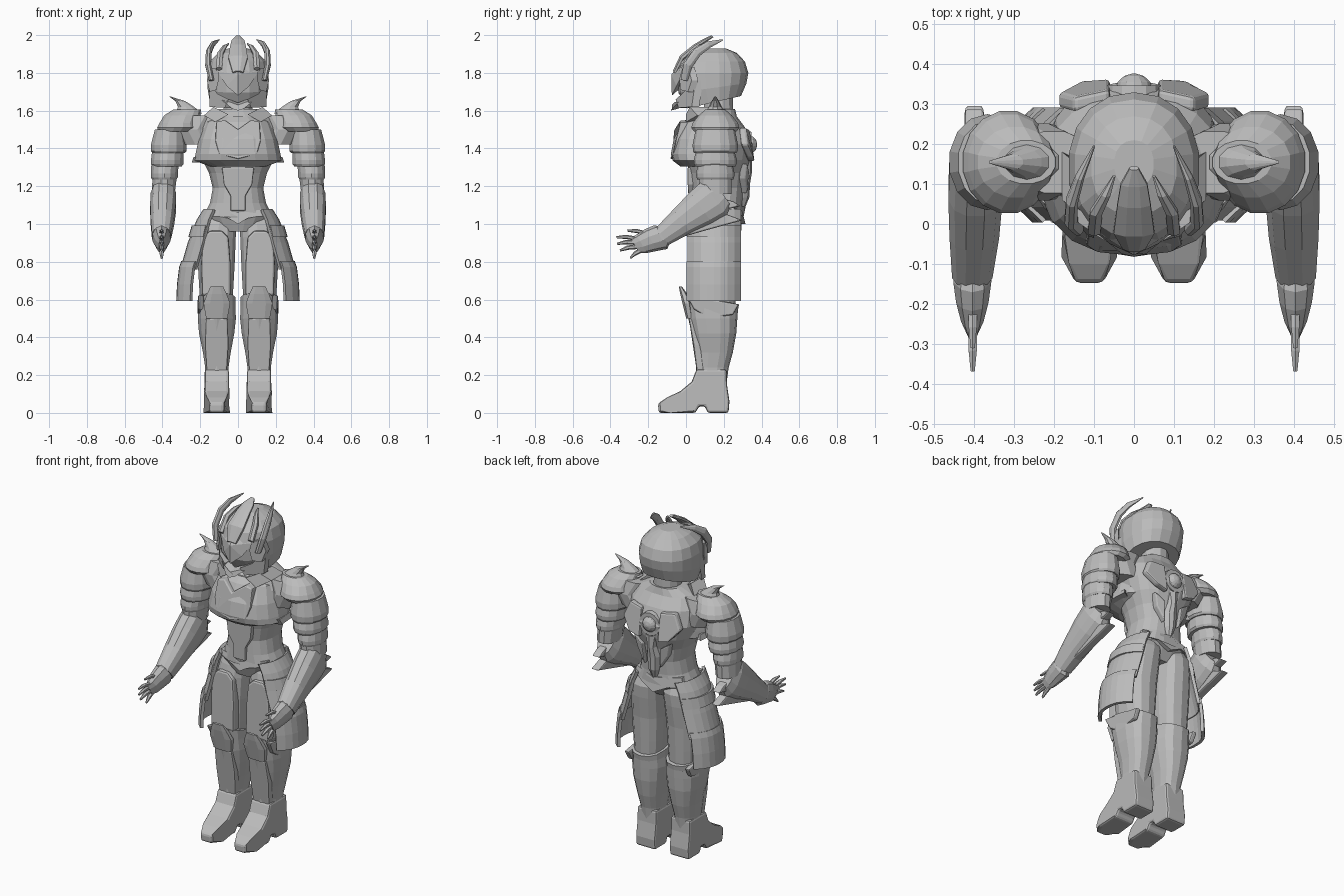
import bpy, bmesh, math
from mathutils import Vector

grey = bpy.data.materials.new("armour_grey")
grey.diffuse_color = (0.5, 0.5, 0.5, 1)


def make(name, verts, faces, mirror=False, bevel=0, thick=0):
    """Create one object, or a left/right pair."""
    sides = (("right_", 1), ("left_", -1)) if mirror else (("", 1),)
    for prefix, s in sides:
        bm = bmesh.new()
        vs = [bm.verts.new((x * s, y, z)) for x, y, z in verts]
        for f in faces:
            bm.faces.new([vs[i] for i in f])
        bmesh.ops.recalc_face_normals(bm, faces=bm.faces)
        me = bpy.data.meshes.new(prefix + name)
        bm.to_mesh(me)
        bm.free()
        me.materials.append(grey)
        ob = bpy.data.objects.new(prefix + name, me)
        bpy.context.collection.objects.link(ob)
        if thick:
            m = ob.modifiers.new("thickness", 'SOLIDIFY')
            m.thickness, m.offset = thick, 0
        if bevel:
            m = ob.modifiers.new("bevel", 'BEVEL')
            m.width, m.segments, m.limit_method = bevel, 2, 'ANGLE'


def loft(name, rings, n=14, p=2.0, tilt=0, mirror=False):
    """Skin superellipse rings (x, y, z, rx, ry[, tilt degrees about x])."""
    verts, faces = [], []
    for r in rings:
        x, y, z, rx, ry = r[:5]
        t = math.radians(r[5] if len(r) > 5 else tilt)
        for i in range(n):
            a = 2 * math.pi * (i + 0.5) / n
            c, s = math.cos(a), math.sin(a)
            c = math.copysign(abs(c) ** (2 / p), c)
            s = math.copysign(abs(s) ** (2 / p), s)
            verts.append((x + rx * c, y + ry * s * math.cos(t), z + ry * s * math.sin(t)))
    for k in range(len(rings) - 1):
        for i in range(n):
            j = (i + 1) % n
            faces.append((k * n + i, k * n + j, k * n + n + j, k * n + n + i))
    faces.append(tuple(range(n)))
    faces.append(tuple(range(len(verts) - n, len(verts))))
    make(name, verts, faces, mirror)


def slab(name, pts, depth, mirror=False, bevel=0):
    """Extrude a polygon by a depth vector."""
    n, d = len(pts), Vector(depth)
    verts = [Vector(q) for q in pts] + [Vector(q) + d for q in pts]
    faces = [tuple(range(n)), tuple(range(n, 2 * n))]
    faces += [(i, (i + 1) % n, n + (i + 1) % n, n + i) for i in range(n)]
    make(name, verts, faces, mirror, bevel)


def both(pts):
    """Close a half outline across x = 0."""
    return pts + [(-x, y, z) for x, y, z in reversed(pts) if x > 0]


# Helmet and neck
loft("helmet", [(0, .15, 1.645, .15, .145, 13), (0, .14, 1.72, .163, .182, 8),
                (0, .14, 1.80, .165, .19), (0, .14, 1.86, .15, .172),
                (0, .145, 1.905, .108, .125), (0, .15, 1.93, .05, .06)], 18, 2.2)
loft("neck", [(0, .17, 1.54, .085, .085), (0, .175, 1.7, .07, .075)], 12)
make("face_beak", [(0, .01, 1.91), (.11, -.01, 1.81), (.06, -.05, 1.73), (0, -.075, 1.68),
                   (-.06, -.05, 1.73), (-.11, -.01, 1.81), (0, -.078, 1.79), (0, .04, 1.78)],
     [(i, (i + 1) % 6, 6) for i in range(6)] + [(i, (i + 1) % 6, 7) for i in range(6)])
slab("cheek_guard", [(.155, .05, 1.76), (.15, .03, 1.62), (.07, -.04, 1.615),
                     (.05, -.055, 1.66), (.11, -.02, 1.69)], (0, .04, 0), True)
slab("chin_guard", both([(0, -.082, 1.60), (.03, -.075, 1.61), (.085, -.03, 1.655),
                         (.04, -.06, 1.645), (0, -.075, 1.63)]), (0, .045, .012))
slab("visor_rim", [(.15, .01, 1.83), (.105, -.02, 1.82), (.10, -.035, 1.77), (.115, -.03, 1.71),
                   (.15, .01, 1.70), (.165, .03, 1.76)], (0, .035, 0), True)
loft("centre_crest", [(0, -.06, 1.80, .03, .015), (0, -.02, 1.88, .055, .018),
                      (0, .05, 1.94, .045, .015), (0, .1, 1.972, .036, .012),
                      (0, .14, 1.994, .012, .008)], 8, tilt=-45)
loft("side_horn", [(.14, -.01, 1.76, .015, .02, -10), (.158, .01, 1.84, .017, .026, -20),
                   (.155, .06, 1.91, .016, .026, -45), (.135, .12, 1.95, .012, .02, -60),
                   (.1, .195, 1.975, .003, .004, -60)], 8, mirror=True)
loft("brow_prong", [(.1, -.02, 1.82, .018, .015), (.095, .03, 1.90, .018, .016),
                    (.07, .075, 1.94, .013, .012), (.05, .12, 1.955, .004, .004)],
     6, tilt=-45, mirror=True)

# Torso
loft("torso", [(0, .15, .96, .12, .10), (0, .16, 1.04, .185, .14), (0, .16, 1.11, .15, .138),
               (0, .165, 1.19, .135, .14), (0, .165, 1.27, .155, .15), (0, .17, 1.34, .19, .17),
               (0, .17, 1.42, .215, .185), (0, .16, 1.51, .21, .155), (0, .15, 1.57, .18, .12),
               (0, .165, 1.61, .1, .095)], 20, 2.4)
loft("breastplate", [(0, .10, 1.305, .15, .13), (0, .105, 1.335, .235, .175),
                     (0, .105, 1.37, .228, .185), (0, .11, 1.45, .21, .175),
                     (0, .12, 1.54, .175, .135), (0, .13, 1.57, .12, .11)], 18, 2.3)
slab("chest_panel", both([(0, -.085, 1.345), (.10, -.068, 1.37), (.12, -.055, 1.44),
                          (.115, -.03, 1.54), (.07, -.03, 1.55), (0, -.06, 1.50)]),
     (0, .05, 0), bevel=.006)
slab("collar_flap", [(.05, .0, 1.58), (.13, .02, 1.62), (.18, .06, 1.575), (.12, .0, 1.54)],
     (0, .12, 0), True)
slab("chest_wing", [(.12, .0, 1.325), (.245, .07, 1.325), (.235, .06, 1.355), (.13, -.03, 1.36)],
     (-.01, .13, 0), True)
slab("belly_plate", both([(.04, .012, 1.07), (.04, .012, 1.15), (.075, .008, 1.21),
                          (.085, .008, 1.30)]), (0, .04, 0), bevel=.006)
slab("belt_front", both([(0, .012, 1.0), (.05, .014, 1.03), (.15, .05, 1.05),
                         (.15, .055, 1.08), (0, .012, 1.06)]), (0, .05, 0))

# Back armour
loft("back_orb", [(0, .335 + .042 * math.sin(a), 1.42, .048 * math.cos(a), .048 * math.cos(a))
                  for a in (-.6, 0, .5, 1.0, 1.45)], 14, tilt=90)
loft("back_orb_ring", [(0, .30, 1.42, .075, .075), (0, .347, 1.42, .068, .068)], 14, tilt=90)
slab("shoulder_blade", [(.06, .30, 1.50), (.15, .28, 1.51), (.19, .29, 1.42), (.13, .325, 1.35),
                        (.06, .325, 1.33)], (0, .038, 0), True, .01)
loft("spine_guard", [(0, .28, 1.08, .015, .03), (0, .29, 1.14, .035, .045),
                     (0, .295, 1.22, .045, .045), (0, .30, 1.28, .03, .05),
                     (0, .30, 1.35, .05, .05)], 10)
slab("back_rib", [(.05, .29, 1.16), (.10, .28, 1.24), (.12, .29, 1.32), (.06, .30, 1.28)],
     (0, .035, 0), True, .006)
slab("back_belt", both([(0, .29, 1.0), (.08, .28, 1.04), (.16, .23, 1.06), (.15, .23, 1.10),
                        (0, .29, 1.09)]), (0, .025, 0))

# Shoulders
loft("pauldron", [(.325, .155, 1.49, .10, .115), (.315, .155, 1.51, .115, .13),
                  (.312, .155, 1.535, .105, .122), (.295, .155, 1.575, .098, .09),
                  (.27, .155, 1.605, .075, .055)], 16, mirror=True)
loft("pauldron_horn", [(.26, .155, 1.585, .075, .055), (.275, .155, 1.62, .045, .035),
                       (.305, .155, 1.65, .028, .02), (.36, .155, 1.675, .004, .004)],
     10, mirror=True)
loft("shoulder_joint", [(.2, .155, 1.42, .1, .09), (.24, .155, 1.5, .1, .1),
                        (.2, .155, 1.575, .1, .08)], 12, mirror=True)

# Layered upper arm
loft("upper_arm", [(.395, .155, 1.16, .062, .09), (.385, .155, 1.3, .07, .09),
                   (.36, .155, 1.5, .075, .1)], 12, mirror=True)
for name, x, z0, z1, r0, r1, ry in (("arm_plate_upper", .367, 1.375, 1.5, .097, .08, .118),
                                    ("arm_plate_middle", .375, 1.305, 1.4, .088, .085, .112),
                                    ("arm_plate_lower", .39, 1.235, 1.33, .073, .075, .1)):
    zm = z0 * .65 + z1 * .35
    loft(name, [(x, .155, z0, r0 * .9, ry * .95), (x, .155, z0 + .012, r0, ry),
                (x, .155, zm, r0, ry * 1.02), (x - .005, .155, z1, r1, ry * .88)],
         14, mirror=True)

# Forearm with trailing fins
loft("forearm", [(.395, .19, 1.165, .05, .085), (.395, .15, 1.135, .069, .115),
                 (.397, .08, 1.085, .07, .105), (.4, -.02, 1.015, .064, .08),
                 (.405, -.125, .935, .052, .058)], 12, 2.4, -54, True)
for name, pts in (("elbow_fin", [(.10, 1.05), (.29, 1.095), (.25, 1.12), (.14, 1.15)]),
                  ("forearm_fin", [(-.04, .925), (.10, .965), (.30, 1.02), (.22, 1.05), (.04, 1.03)])):
    slab(name, [(.375, y, z) for y, z in pts], (.05, 0, 0), True, .008)

# Hand
loft("hand", [(.405, -.11, .945, .045, .05), (.405, -.135, .93, .05, .072),
              (.405, -.185, .915, .043, .066), (.405, -.235, .895, .03, .056),
              (.405, -.27, .885, .014, .045)], 10, tilt=-60, mirror=True)
for i, (y0, z0, y1, z1) in enumerate(((-.25, .92, -.368, .93), (-.255, .902, -.365, .895),
                                      (-.255, .88, -.35, .86), (-.24, .86, -.295, .82),
                                      (-.19, .945, -.31, .965))):
    ym, zm = y0 * .45 + y1 * .55, z0 * .45 + z1 * .55 + .006
    loft("thumb" if i == 4 else "finger_%d" % (i + 1),
         [(.404, y0, z0, .013, .013), (.404, ym, zm, .012, .012), (.404, y1, z1, .006, .006)],
         6, tilt=-75, mirror=True)


# Curved skirt panels
def skirt(name, levels, y0, y1, thick):
    verts, faces, n = [], [], 9
    for z, x, drop in levels:
        for i in range(n):
            a = -1 + 2 * i / (n - 1)
            verts.append((x - drop * abs(a) ** 2.5, (y0 + y1) / 2 + a * (y1 - y0) / 2, z))
    for k in range(len(levels) - 1):
        faces += [(k * n + i, k * n + i + 1, k * n + n + i + 1, k * n + n + i) for i in range(n - 1)]
    make(name, verts, faces, True, thick=thick)


skirt("skirt_upper", [(1.075, .175, .05), (1.02, .21, .06), (.90, .257, .075), (.76, .297, .075)],
      .015, .285, .018)
skirt("skirt_lower", [(.80, .292, .07), (.77, .303, .07), (.68, .314, .07), (.592, .318, .07)],
      .01, .285, .018)
skirt("skirt_band", [(.99, .237, .07), (.93, .255, .075)], .01, .285, .016)

# Legs
loft("thigh", [(.115, .15, .56, .085, .11), (.115, .15, .66, .092, .115), (.115, .15, .8, .1, .122),
               (.108, .16, .93, .098, .13), (.1, .17, 1.0, .092, .125), (.09, .17, 1.06, .07, .1)],
     14, 2.5, mirror=True)
slab("thigh_plate", [(.04, .012, .62), (.19, .012, .62), (.195, .016, .8), (.185, .018, .93),
                     (.15, .02, .965), (.085, .02, .965), (.05, .018, .93), (.04, .014, .8)],
     (0, .06, 0), True, .012)
loft("boot_shaft", [(.112, .135, .16, .062, .08), (.112, .14, .24, .063, .086),
                    (.112, .15, .32, .075, .098), (.113, .148, .42, .095, .118),
                    (.112, .142, .5, .103, .13), (.112, .138, .56, .1, .138, -6),
                    (.112, .137, .605, .1, .147, -12)], 14, 2.5, mirror=True)
slab("boot_cuff", [(.212, .0, .625), (.216, .28, .575), (.213, .25, .52), (.21, .12, .50),
                   (.208, .04, .55)], (-.03, 0, 0), True, .008)
loft("knee_guard", [(.112, .02, .50, .06, .02), (.112, .005, .58, .075, .025),
                    (.112, -.012, .63, .055, .02), (.112, -.03, .67, .035, .008)],
     8, 2.6, mirror=True)
slab("shin_plate", [(.06, .06, .2), (.165, .06, .2), (.175, .04, .36), (.17, .015, .5),
                    (.055, .015, .5), (.05, .04, .36)], (0, .04, 0), True, .008)

# Heeled foot from a side profile, narrowed at the toe
foot = [(-.145, 0), (-.148, .05), (-.10, .082), (-.03, .115), (.03, .165), (.055, .23),
        (.215, .23), (.217, .15), (.23, .06), (.225, 0), (.115, 0), (.10, .035), (.07, .035),
        (.05, 0), (-.08, 0)]


def half(y):
    return .035 if y < -.12 else .058 if y < -.07 else .064


n = len(foot)
make("foot", [(.112 + s * half(y), y, z) for s in (-1, 1) for y, z in foot],
     [tuple(range(n)), tuple(range(n, 2 * n))]
     + [(i, (i + 1) % n, n + (i + 1) % n, n + i) for i in range(n)], True, bevel=.012)
